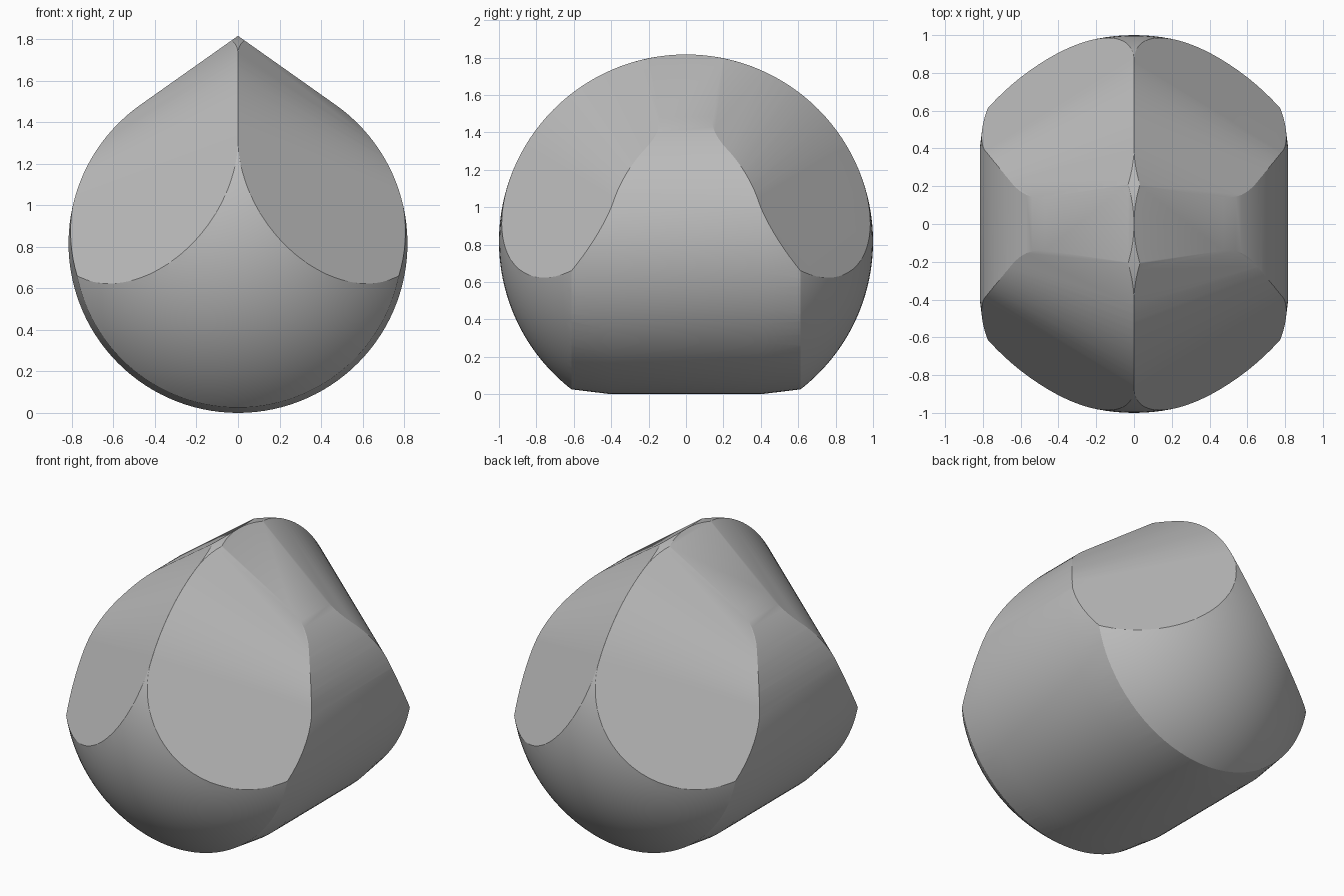
import bpy, bmesh, math
from mathutils import Vector, Matrix

cube = bpy.data.objects.get("Cube")
if cube:
    bpy.data.objects.remove(cube, do_unlink=True)

R = math.sqrt(2 / 3)             # barrel radius inside the unit ball
TILT = math.acos(R)              # roof tangent angle


def add_object(name, bm):
    mesh = bpy.data.meshes.new(name)
    bm.to_mesh(mesh)
    bm.free()
    obj = bpy.data.objects.new(name, mesh)
    bpy.context.collection.objects.link(obj)
    return obj


def slice_off(bm, normal, distance):
    """Cut a convex mesh with a plane and cap the opening."""
    geom = bm.verts[:] + bm.edges[:] + bm.faces[:]
    bmesh.ops.bisect_plane(bm, geom=geom, dist=1e-5, plane_co=normal * distance,
                           plane_no=normal, clear_outer=True)
    rim = [e for e in bm.edges if e.is_boundary]
    if rim:
        bmesh.ops.holes_fill(bm, edges=rim, sides=0)


# Ball with bevelled upper flanks that meet in a curved ridge
bm = bmesh.new()
bmesh.ops.create_uvsphere(bm, u_segments=128, v_segments=64, radius=1)
for step in range(13):
    phi = math.radians(24 + 3 * step)
    for sx in (-1, 1):
        for sy in (-1, 1):
            n = Vector((sx * math.sin(TILT), sy * R * math.sin(phi), R * math.cos(phi)))
            slice_off(bm, n, R)
bmesh.ops.recalc_face_normals(bm, faces=bm.faces[:])
body = add_object("ridged_body", bm)

# Teardrop barrel running front to back, slightly tapered at its ends
arc = math.pi / 2 - TILT
count = 96
angles = [arc - (math.pi + 2 * arc) * i / count for i in range(count + 1)]
profile = [(R * math.cos(a), R * math.sin(a)) for a in angles] + [(0, 1)]
bm = bmesh.new()
rings = []
for y, scale in ((-1.2, 0.88), (-0.4, 1), (0.4, 1), (1.2, 0.88)):
    rings.append([bm.verts.new((x * scale, y, z * scale)) for x, z in profile])
for a, b in zip(rings, rings[1:]):
    for i in range(len(a)):
        j = (i + 1) % len(a)
        bm.faces.new((a[i], a[j], b[j], b[i]))
bm.faces.new(rings[0])
bm.faces.new(rings[-1])
bmesh.ops.recalc_face_normals(bm, faces=bm.faces[:])
barrel = add_object("barrel_cutter", bm)
barrel.hide_render = True

# Keep only what lies inside the barrel
cut = body.modifiers.new("barrel_cut", 'BOOLEAN')
cut.operation = 'INTERSECT'
cut.solver = 'EXACT'
cut.object = barrel
bpy.context.view_layer.update()
depsgraph = bpy.context.evaluated_depsgraph_get()
result = bpy.data.meshes.new_from_object(body.evaluated_get(depsgraph))
body.modifiers.clear()
body.data = result
bpy.data.objects.remove(barrel, do_unlink=True)
body.data.transform(Matrix.Translation((0, 0, R)))

# Plain grey surface
grey = bpy.data.materials.new("mid_grey")
grey.use_nodes = True
colour = (0.5, 0.5, 0.5, 1)
grey.diffuse_color = colour
grey.node_tree.nodes["Principled BSDF"].inputs["Base Color"].default_value = colour
body.data.materials.clear()
body.data.materials.append(grey)

bpy.ops.object.select_all(action='DESELECT')
body.select_set(True)
bpy.context.view_layer.objects.active = body
bpy.ops.object.shade_smooth_by_angle(angle=math.radians(20))
